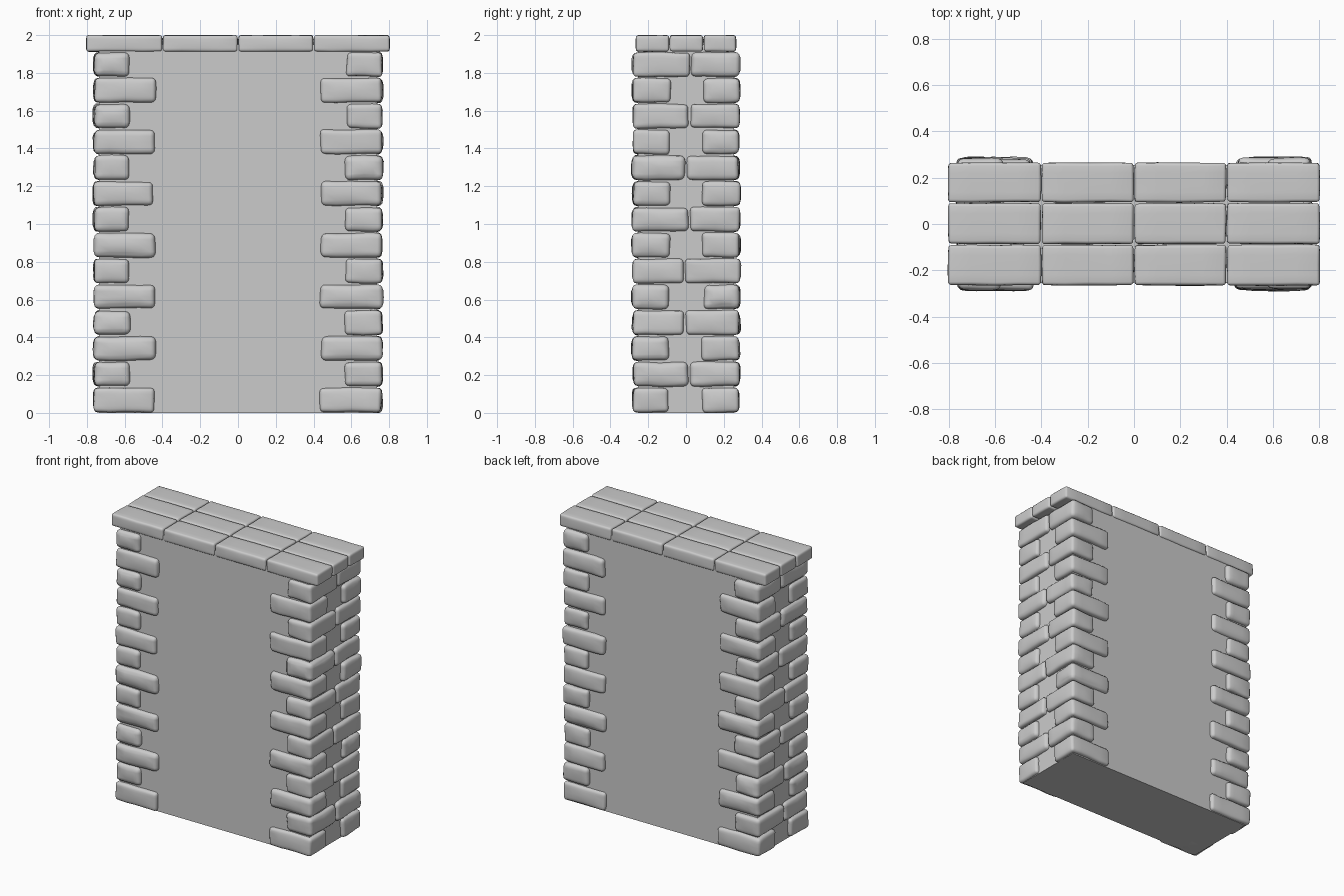
import bpy, bmesh, random
from mathutils import Vector, noise

if "Cube" in bpy.data.objects:
    bpy.data.objects.remove(bpy.data.objects["Cube"])

random.seed(7)


def block(name, lo, hi, bevel=0.0, rough=0.0, bulge=0.0):
    """Box from corner lo to corner hi, optionally worn and rounded like cut stone."""
    lo, hi = Vector(lo), Vector(hi)
    mid, half = (lo + hi) / 2, (hi - lo) / 2
    bm = bmesh.new()
    bmesh.ops.create_cube(bm, size=2)
    if bevel:
        bmesh.ops.subdivide_edges(bm, edges=bm.edges[:], cuts=3, use_grid_fill=True)
        sharp = [e for e in bm.edges if e.calc_face_angle(0) > 1]
        seed = Vector((random.random(), random.random(), random.random())) * 50
        for v in bm.verts:
            u = v.co.copy()
            p = Vector(a * b for a, b in zip(u, half))
            n = noise.noise_vector(p * 7 + seed) * rough
            # edges pull in slightly, so that each face swells in its middle
            for i in range(3):
                edge = max(abs(u[j]) for j in range(3) if j != i)
                p[i] -= u[i] * bulge * edge ** 2
            v.co = p + n
        bmesh.ops.bevel(bm, geom=sharp, offset=bevel, segments=3, profile=0.5,
                        affect='EDGES', clamp_overlap=True)
    else:
        for v in bm.verts:
            v.co = Vector(a * b for a, b in zip(v.co, half))
    for v in bm.verts:
        v.co += mid
        v.co.z = min(max(v.co.z, 0.0), 2.0)
    bmesh.ops.recalc_face_normals(bm, faces=bm.faces[:])
    me = bpy.data.meshes.new(name)
    bm.to_mesh(me)
    bm.free()
    if bevel:
        me.shade_smooth()
    ob = bpy.data.objects.new(name, me)
    bpy.context.collection.objects.link(ob)
    return ob


def jit(a):
    return random.uniform(-a, a)


# plain wall body
block("wall_core", (-0.735, -0.255, 0), (0.735, 0.255, 1.95))

# corner stones: courses alternate long on the wall face / long on the end
COURSES, TOP = 14, 1.913
pitch = TOP / COURSES
for row in range(COURSES):
    z0, z1 = row * pitch + 0.001, (row + 1) * pitch - 0.001
    for sx in (-1, 1):
        joint = jit(0.03)
        for sy in (-1, 1):
            if row % 2 == 0:
                x_in, y_in = 0.57 + jit(0.008), joint * sy + 0.002
                x_in, y_in = 0.438 + jit(0.008), 0.085 + jit(0.008)
            else:
                x_in, y_in = 0.568 + jit(0.008), joint * sy + 0.002
            x_out, y_out = 0.766 + jit(0.004), 0.286 + jit(0.004)
            xs = sorted((sx * x_in, sx * x_out))
            ys = sorted((sy * y_in, sy * y_out))
            block("corner_stone", (xs[0], ys[0], z0), (xs[1], ys[1], z1),
                  bevel=random.uniform(0.018, 0.027), rough=0.007, bulge=0.004)

# cap: three rows of four slabs
xs = (-0.805, -0.4, 0.0, 0.4, 0.805)
ys = (-0.267, -0.088, 0.092, 0.267)
for i in range(4):
    for j in range(3):
        block("cap_slab", (xs[i] + 0.001, ys[j] + 0.001, 1.911),
              (xs[i + 1] - 0.001, ys[j + 1] - 0.001, 2.001),
              bevel=0.013, rough=0.003, bulge=0.002)
